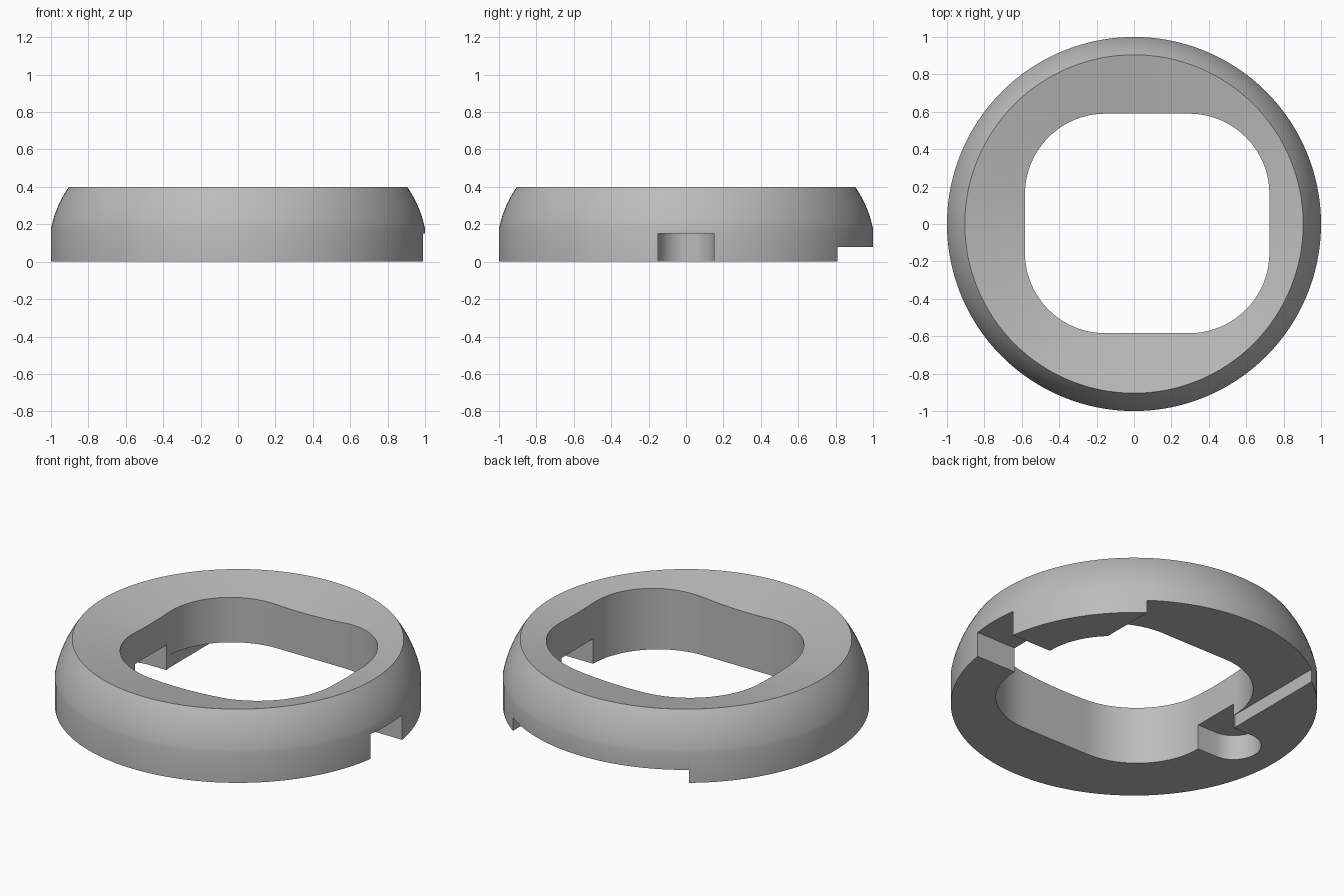
import bpy, bmesh, math
from math import sin, cos, pi, radians

if "Cube" in bpy.data.objects:
    bpy.data.objects.remove(bpy.data.objects["Cube"], do_unlink=True)

grey = bpy.data.materials.new("plain_grey")
grey.use_nodes = True
colour = (0.5, 0.5, 0.5, 1)
grey.diffuse_color = colour
grey.node_tree.nodes["Principled BSDF"].inputs["Base Color"].default_value = colour


def make_object(name, bm):
    bmesh.ops.recalc_face_normals(bm, faces=bm.faces)
    mesh = bpy.data.meshes.new(name)
    bm.to_mesh(mesh)
    bm.free()
    mesh.materials.append(grey)
    obj = bpy.data.objects.new(name, mesh)
    bpy.context.collection.objects.link(obj)
    return obj


def lathe(name, profile, steps):
    """Revolve an (r, z) profile whose two ends lie on the axis."""
    bm = bmesh.new()
    verts = [bm.verts.new((r, 0, z)) for r, z in profile]
    edges = [bm.edges.new(pair) for pair in zip(verts, verts[1:])]
    bmesh.ops.spin(bm, geom=verts + edges, cent=(0, 0, 0), axis=(0, 0, 1),
                   angle=2 * pi, steps=steps, use_merge=True)
    bmesh.ops.remove_doubles(bm, verts=bm.verts, dist=1e-5)
    return make_object(name, bm)


def prism(name, outline, z0, z1):
    bm = bmesh.new()
    face = bm.faces.new([bm.verts.new((x, y, z0)) for x, y in outline])
    ext = bmesh.ops.extrude_face_region(bm, geom=[face])
    top = [v for v in ext["geom"] if isinstance(v, bmesh.types.BMVert)]
    bmesh.ops.translate(bm, verts=top, vec=(0, 0, z1 - z0))
    obj = make_object(name, bm)
    obj.hide_render = True
    return obj


def arc(cx, cy, r, start, end, steps):
    angles = [radians(start + (end - start) * i / steps) for i in range(steps + 1)]
    return [(cx + r * cos(a), cy + r * sin(a)) for a in angles]


# Ring body: straight base, bulging shoulder and a shallow dished top
R, low, high = 0.587, 11, 35
shoulder = arc(1 - R * cos(radians(low)), 0.175 - R * sin(radians(low)), R, low, high, 10)
rim_r, rim_z = shoulder[-1]
ring = lathe("ring_body",
             [(0, 0), (1, 0)] + shoulder + [(0, rim_z - 0.2 * rim_r)], 128)

# Rounded opening, offset slightly towards +x
x0, x1, y0, y1, r = -0.583, 0.724, -0.584, 0.59, 0.43
opening = []
for i, (cx, cy) in enumerate([(x1 - r, y1 - r), (x0 + r, y1 - r),
                              (x0 + r, y0 + r), (x1 - r, y0 + r)]):
    opening += arc(cx, cy, r, i * 90, i * 90 + 90, 20)

# Underside slot with one round end, and shallow recess at the back
slot = arc(-0.71, 0, 0.15, 90, 270, 24) + [(1.2, -0.15), (1.2, 0.15)]
recess = [(-0.586, 0.16), (0.586, 0.16), (0.586, 1.2), (-0.586, 1.2)]

cutters = [prism("opening_cutter", opening, -0.2, 0.8),
           prism("slot_cutter", slot, -0.2, 0.15),
           prism("recess_cutter", recess, -0.2, 0.078)]

bpy.context.view_layer.objects.active = ring
ring.select_set(True)
for cutter in cutters:
    mod = ring.modifiers.new(cutter.name, "BOOLEAN")
    mod.operation = "DIFFERENCE"
    mod.solver = "EXACT"
    mod.object = cutter
    bpy.ops.object.modifier_apply(modifier=mod.name)
    bpy.data.objects.remove(cutter, do_unlink=True)

bpy.ops.object.select_all(action="DESELECT")
ring.select_set(True)
bpy.ops.object.shade_smooth_by_angle(angle=radians(25))
